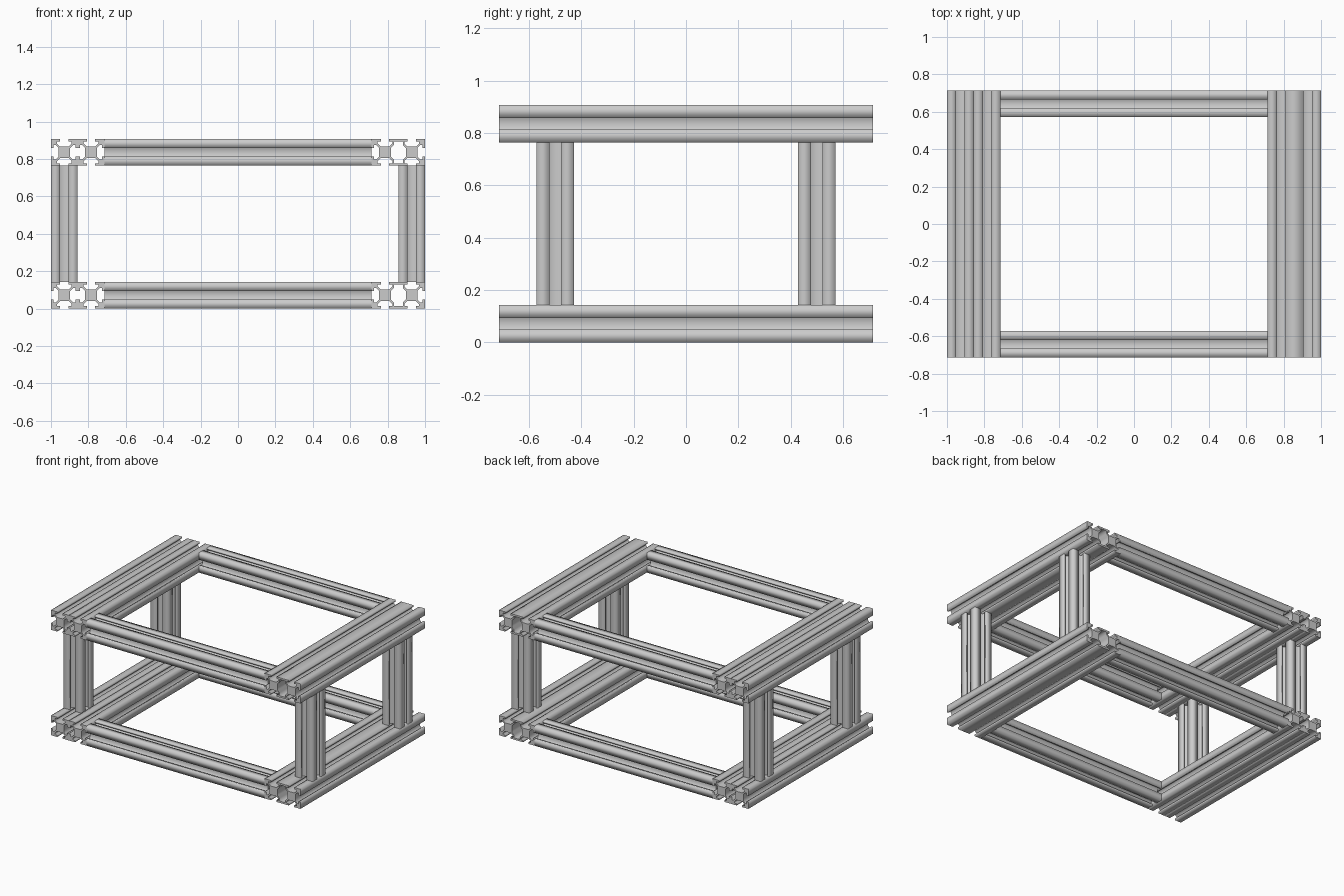
import bpy
from math import pi

if "Cube" in bpy.data.objects:
    bpy.data.objects.remove(bpy.data.objects["Cube"])

U = 2 / 280          # one millimetre in model units
H = 127              # overall height in mm

# One side of the slotted profile (right-hand side, counter-clockwise)
SIDE = [(10, -10), (10, -3.1), (8.2, -3.1), (8.2, -5.5), (6.6, -5.5), (4.4, -3.3),
        (4.4, 3.3), (6.6, 5.5), (8.2, 5.5), (8.2, 3.1), (10, 3.1)]


def side(quarter_turns, dx=0, skip_corner=False):
    pts = SIDE[1:] if skip_corner else SIDE
    for _ in range(quarter_turns):
        pts = [(-y, x) for x, y in pts]
    return [(x + dx, y) for x, y in pts]


# Square single profile
SINGLE = [side(0) + side(1) + side(2) + side(3)]

# Double-width profile with a hollow between its two cells
outline = (side(1, -10, True) + side(2, -10) + side(3, -10)
           + side(3, 10, True) + side(0, 10) + side(1, 10))
half = [(5.6, -3.3), (5.6, 3.3), (3.4, 5.5), (3.4, 8.2)]
hollow = (half + [(-x, y) for x, y in reversed(half)]
          + [(-3.4, -8.2), (3.4, -8.2), (3.4, -5.5)])
hollow.insert(6, (-5.6, -3.3)) if (-5.6, -3.3) not in hollow else None
hollow.insert(8, (-3.4, -5.5))
DOUBLE = [outline, hollow]


def bar(name, loops, length, loc, rot=(0, 0, 0)):
    """Extrude profile loops into a bar centred on loc (mm)."""
    cu = bpy.data.curves.new(name, 'CURVE')
    cu.dimensions = '2D'
    cu.fill_mode = 'BOTH'
    cu.extrude = length * U / 2
    for pts in loops:
        sp = cu.splines.new('POLY')
        sp.points.add(len(pts) - 1)
        for p, (x, y) in zip(sp.points, pts):
            p.co = (x * U, y * U, 0, 1)
        sp.use_cyclic_u = True
    ob = bpy.data.objects.new(name, cu)
    ob.location = [c * U for c in loc]
    ob.rotation_euler = rot
    bpy.context.collection.objects.link(ob)
    bpy.ops.object.select_all(action='DESELECT')
    ob.select_set(True)
    bpy.context.view_layer.objects.active = ob
    bpy.ops.object.convert(target='MESH')


for level, z in (("lower", 10), ("upper", H - 10)):
    # Side rails: two single bars on the left, one double bar on the right
    bar(level + "_left_outer_rail", SINGLE, 200, (-130, 0, z), (pi / 2, 0, 0))
    bar(level + "_left_inner_rail", SINGLE, 200, (-110, 0, z), (pi / 2, 0, 0))
    bar(level + "_right_rail", DOUBLE, 200, (120, 0, z), (pi / 2, 0, 0))
    # Cross bars between the rails
    for end, y in (("front", -90), ("back", 90)):
        bar(f"{level}_{end}_crossbar", SINGLE, 200, (0, y, z), (0, pi / 2, 0))

# Uprights
for sx, x in (("left", -130), ("right", 130)):
    for sy, y in (("front", -70), ("back", 70)):
        bar(f"{sy}_{sx}_upright", SINGLE, H - 40, (x, y, H / 2))
